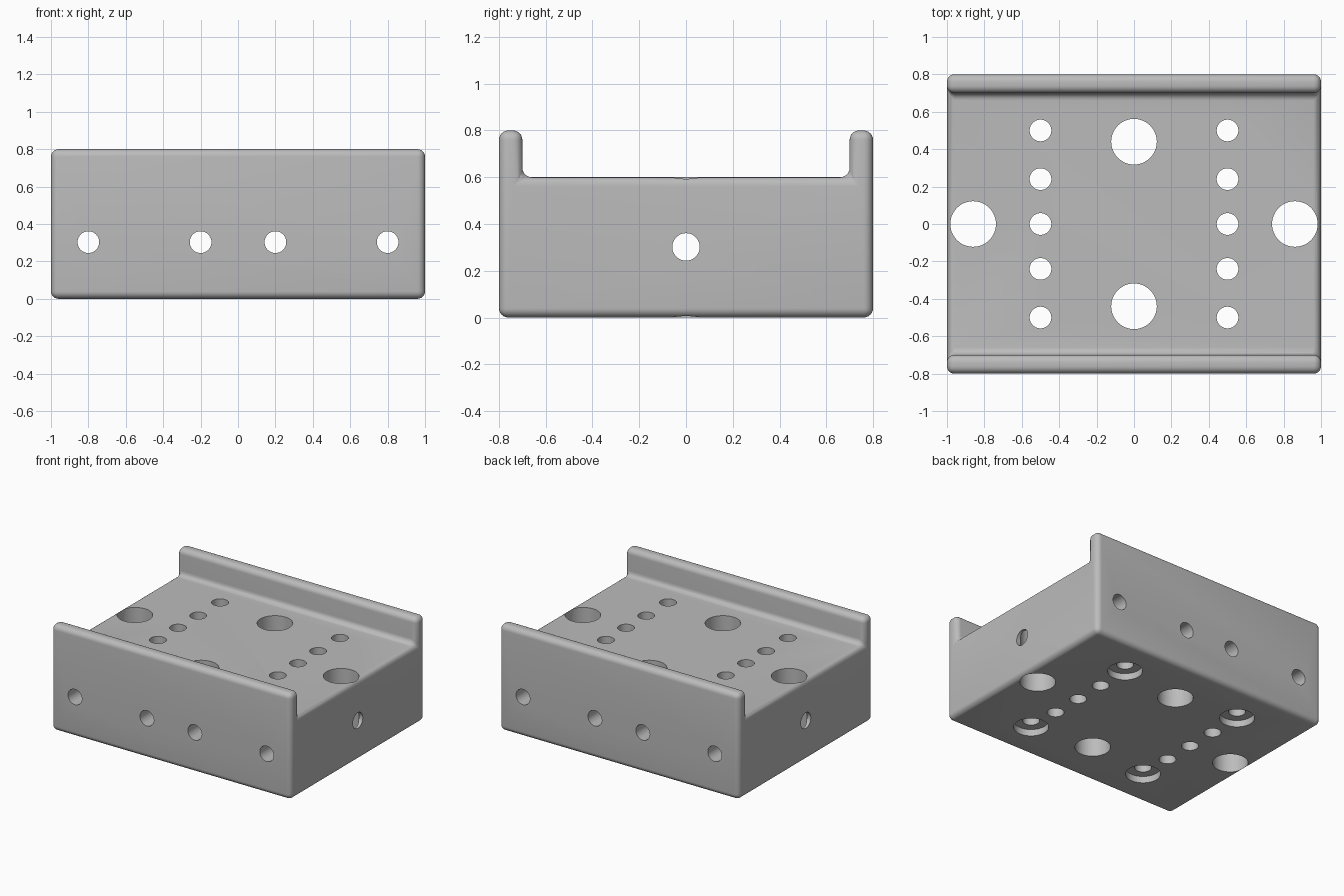
import bpy, bmesh, math
from mathutils import Matrix, Vector

if "Cube" in bpy.data.objects:
    bpy.data.objects.remove(bpy.data.objects["Cube"])

FILLET = 0.04
SMALL, LARGE = 0.058, 0.122

grey = bpy.data.materials.new("plain grey")
grey.diffuse_color = (0.5, 0.5, 0.5, 1)
grey.use_nodes = True
grey.node_tree.nodes["Principled BSDF"].inputs["Base Color"].default_value = grey.diffuse_color


def new_object(name, bm):
    bmesh.ops.recalc_face_normals(bm, faces=bm.faces)
    mesh = bpy.data.meshes.new(name)
    bm.to_mesh(mesh)
    bm.free()
    mesh.materials.append(grey)
    ob = bpy.data.objects.new(name, mesh)
    bpy.context.collection.objects.link(ob)
    return ob


def hole_cutter(name, holes, axis):
    """holes: (centre, radius, length) cylinders along one axis."""
    turn = Vector((0, 0, 1)).rotation_difference(Vector(axis)).to_matrix().to_4x4()
    bm = bmesh.new()
    for centre, r, length in holes:
        bmesh.ops.create_cone(bm, cap_ends=True, segments=48, radius1=r, radius2=r,
                              depth=length, matrix=Matrix.Translation(centre) @ turn)
    ob = new_object(name, bm)
    ob.hide_render = True
    return ob


# Bracket body: channel profile (y, z) extruded along x
profile = [(-0.8, 0), (0.8, 0), (0.8, 0.8), (0.7, 0.8),
           (0.7, 0.6), (-0.7, 0.6), (-0.7, 0.8), (-0.8, 0.8)]
bm = bmesh.new()
face = bm.faces.new([bm.verts.new((-1, y, z)) for y, z in profile])
ext = bmesh.ops.extrude_face_region(bm, geom=[face])
bmesh.ops.translate(bm, vec=(2, 0, 0),
                    verts=[v for v in ext["geom"] if isinstance(v, bmesh.types.BMVert)])
body = new_object("bracket_body", bm)

bevel = body.modifiers.new("rounded_edges", 'BEVEL')
bevel.width = FILLET
bevel.segments = 6
bevel.limit_method = 'ANGLE'

# Vertical through holes: two rows of small ones and four large ones
vertical = [((x, y, 0.4), SMALL, 1.4) for x in (-0.5, 0.5)
            for y in (-0.5, -0.24, 0, 0.24, 0.5)]
vertical += [((x, y, 0.4), LARGE, 1.4)
             for x, y in ((-0.86, 0), (0.86, 0), (0, -0.44), (0, 0.44))]
# Shallow counterbores under the corner holes
bores = [((x, y, 0), 0.12, 0.1) for x in (-0.5, 0.5) for y in (-0.5, 0.5)]
# Cross holes through the long sides and the ends
sides = [((x, 0, 0.303), SMALL, 2) for x in (-0.8, -0.2, 0.2, 0.8)]
ends = [((0, 0, 0.302), SMALL + 0.0007, 2.4)]

cutters = [hole_cutter("vertical_hole_cutter", vertical, (0, 0, 1)),
           hole_cutter("counterbore_cutter", bores, (0, 0, 1)),
           hole_cutter("side_hole_cutter", sides, (0, 1, 0)),
           hole_cutter("end_hole_cutter", ends, (1, 0, 0))]
for c in cutters:
    mod = body.modifiers.new(c.name, 'BOOLEAN')
    mod.operation = 'DIFFERENCE'
    mod.solver = 'EXACT'
    mod.object = c

# Bake the cuts, drop the cutters, smooth the fillets
graph = bpy.context.evaluated_depsgraph_get()
baked = bpy.data.meshes.new_from_object(body.evaluated_get(graph))
body.modifiers.clear()
body.data = baked
for c in cutters:
    bpy.data.objects.remove(c)
bpy.context.view_layer.objects.active = body
body.select_set(True)
bpy.ops.object.shade_smooth_by_angle(angle=math.radians(30))
